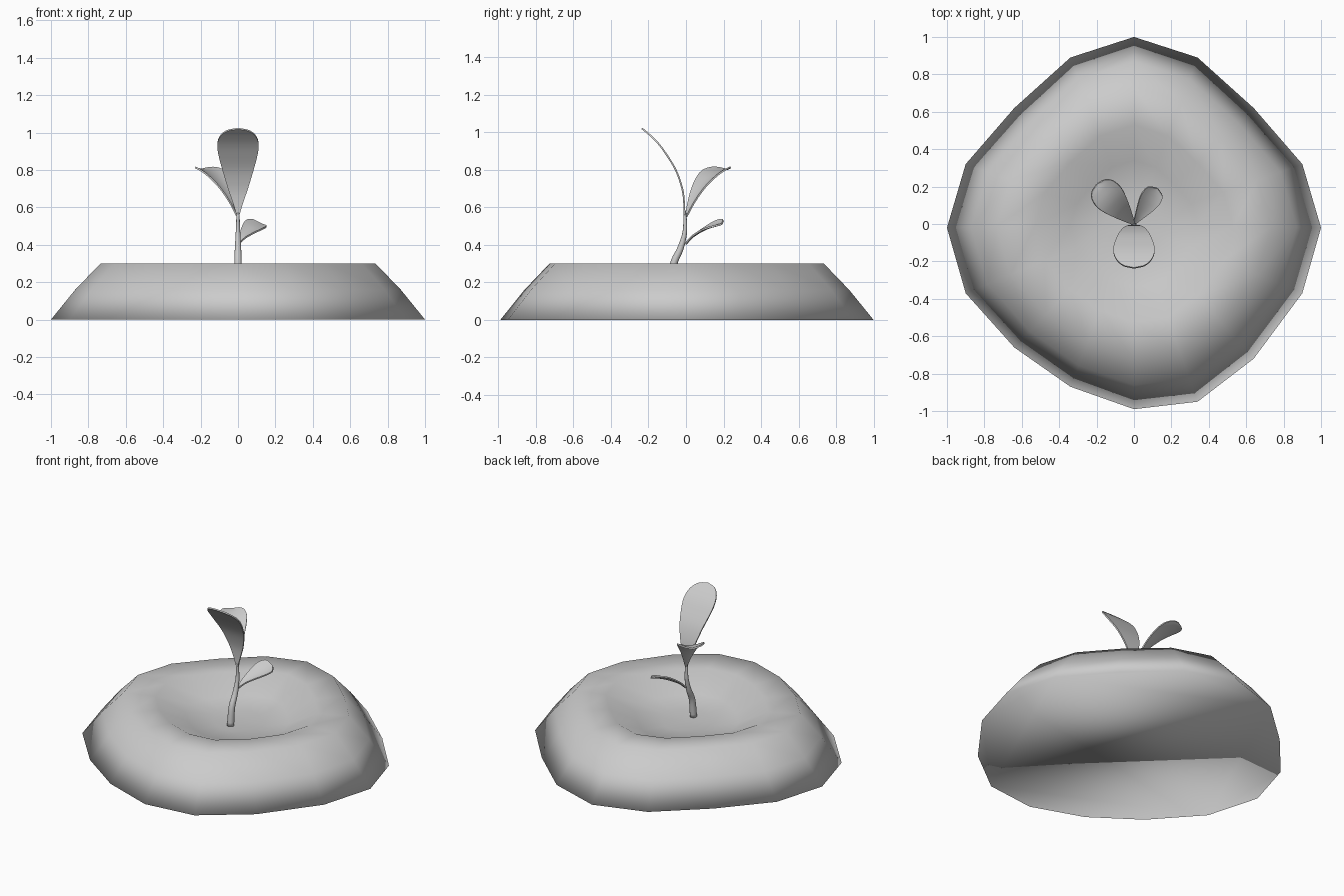
import bpy, bmesh, math
from mathutils import Vector

cube = bpy.data.objects.get("Cube")
if cube:
    bpy.data.objects.remove(cube)

# One plain grey for every part
grey = bpy.data.materials.new("plain_grey")
grey.use_nodes = True
colour = (0.6, 0.6, 0.6, 1)
grey.diffuse_color = colour
grey.node_tree.nodes["Principled BSDF"].inputs["Base Color"].default_value = colour


def finish(name, bm):
    """Turn a bmesh into a smooth-shaded grey object."""
    bmesh.ops.recalc_face_normals(bm, faces=bm.faces)
    mesh = bpy.data.meshes.new(name)
    bm.to_mesh(mesh)
    bm.free()
    mesh.materials.append(grey)
    mesh.shade_smooth()
    obj = bpy.data.objects.new(name, mesh)
    bpy.context.collection.objects.link(obj)
    return obj


def bridge(bm, a, b, closed=True):
    """Join two rows of vertices with quads."""
    n = len(a)
    for i in range(n if closed else n - 1):
        j = (i + 1) % n
        bm.faces.new((a[i], a[j], b[j], b[i]))


def spline(points, steps):
    """Smooth curve through tuples of any length."""
    pts = [Vector(p) for p in points]
    pts = [2 * pts[0] - pts[1]] + pts + [2 * pts[-1] - pts[-2]]
    out = []
    for a, b, c, d in zip(pts, pts[1:], pts[2:], pts[3:]):
        for k in range(steps):
            t = k / steps
            out.append(0.5 * (2 * b + (c - a) * t + (2 * a - 5 * b + 4 * c - d) * t ** 2
                              + (3 * b - a - 3 * c + d) * t ** 3))
    return out + [pts[-2]]


# Soil mound: uneven 16-sided outline, scaled ring by ring up the wall and into the hollow
outline = [(0, 1), (.34, .89), (.64, .62), (.9, .32), (1, -.02), (.9, -.37),
           (.64, -.72), (.34, -.95), (0, -.99), (-.34, -.87), (-.64, -.66),
           (-.9, -.37), (-1, -.02), (-.9, .32), (-.64, .62), (-.34, .89)]
profile = [(1, 0), (.87, .16), (.735, .3), (.53, .295), (.34, .205), (.16, .185)]
bm = bmesh.new()
rings = [[bm.verts.new((x * s, y * s, z)) for x, y in outline] for s, z in profile]
for low, high in zip(rings, rings[1:]):
    bridge(bm, low, high)
bm.faces.new(rings[0])
centre = bm.verts.new((0, 0, .18))
for i, v in enumerate(rings[-1]):
    bm.faces.new((v, rings[-1][(i + 1) % len(outline)], centre))
finish("soil_mound", bm)

# Stem: tapered bent tube, each station is y, z, radius
bm = bmesh.new()
rows = []
stations = spline([(-.08, .18, .022), (-.065, .3, .02), (-.03, .38, .017),
                   (-.006, .47, .012), (-.006, .57, .008)], 5)
for i, (y, z, r) in enumerate(stations):
    a, b = stations[max(i - 1, 0)], stations[min(i + 1, len(stations) - 1)]
    side = Vector((0, b[1] - a[1], a[0] - b[0])).normalized()
    ring = []
    for k in range(12):
        ang = math.tau * k / 12
        ring.append(bm.verts.new(Vector((r * math.cos(ang), y, z)) + side * r * math.sin(ang)))
    rows.append(ring)
for a, b in zip(rows, rows[1:]):
    bridge(bm, a, b)
bm.faces.new(rows[0])
bm.faces.new(rows[-1])
finish("stem", bm)


def leaf(name, heading, stations, tilt=0.0, cup=0.0):
    """Thin blade: stations are reach, height, half width along the midrib."""
    out = Vector((heading[0], heading[1], 0)).normalized()
    across = Vector((-out.y, out.x, 0)) + Vector((0, 0, tilt))
    bm = bmesh.new()
    rows = []
    for reach, height, width in spline(stations, 4):
        row = []
        for k in range(9):
            u = k / 4 - 1
            p = out * reach + across * (u * max(width, .002))
            p.z += height + cup * width * u * u
            row.append(bm.verts.new(p))
        rows.append(row)
    for a, b in zip(rows, rows[1:]):
        bridge(bm, a, b, closed=False)
    obj = finish(name, bm)
    thick = obj.modifiers.new("thickness", "SOLIDIFY")
    thick.thickness = .009
    thick.offset = 0
    bpy.context.view_layer.objects.active = obj
    obj.select_set(True)
    bpy.ops.object.modifier_apply(modifier="thickness")
    bpy.ops.object.shade_smooth_by_angle(angle=math.radians(50))
    obj.select_set(False)


leaf("front_leaf", (0, -1),
     [(.008, .55, .005), (.01, .62, .026), (.02, .7, .053), (.055, .8, .083),
      (.11, .89, .106), (.15, .943, .11), (.19, .983, .094), (.222, 1.01, .058),
      (.235, 1.021, .004)])
leaf("back_right_leaf", (-.68, .73),
     [(0, .55, .006), (.04, .625, .026), (.09, .695, .05), (.15, .75, .073),
      (.2, .78, .083), (.25, .797, .074), (.28, .802, .047), (.292, .803, .004)], cup=.2)
leaf("back_left_leaf", (.55, .83),
     [(0, .405, .006), (.04, .44, .02), (.09, .468, .038), (.14, .49, .053),
      (.18, .502, .055), (.21, .508, .043), (.228, .51, .004)], tilt=.38, cup=.2)
